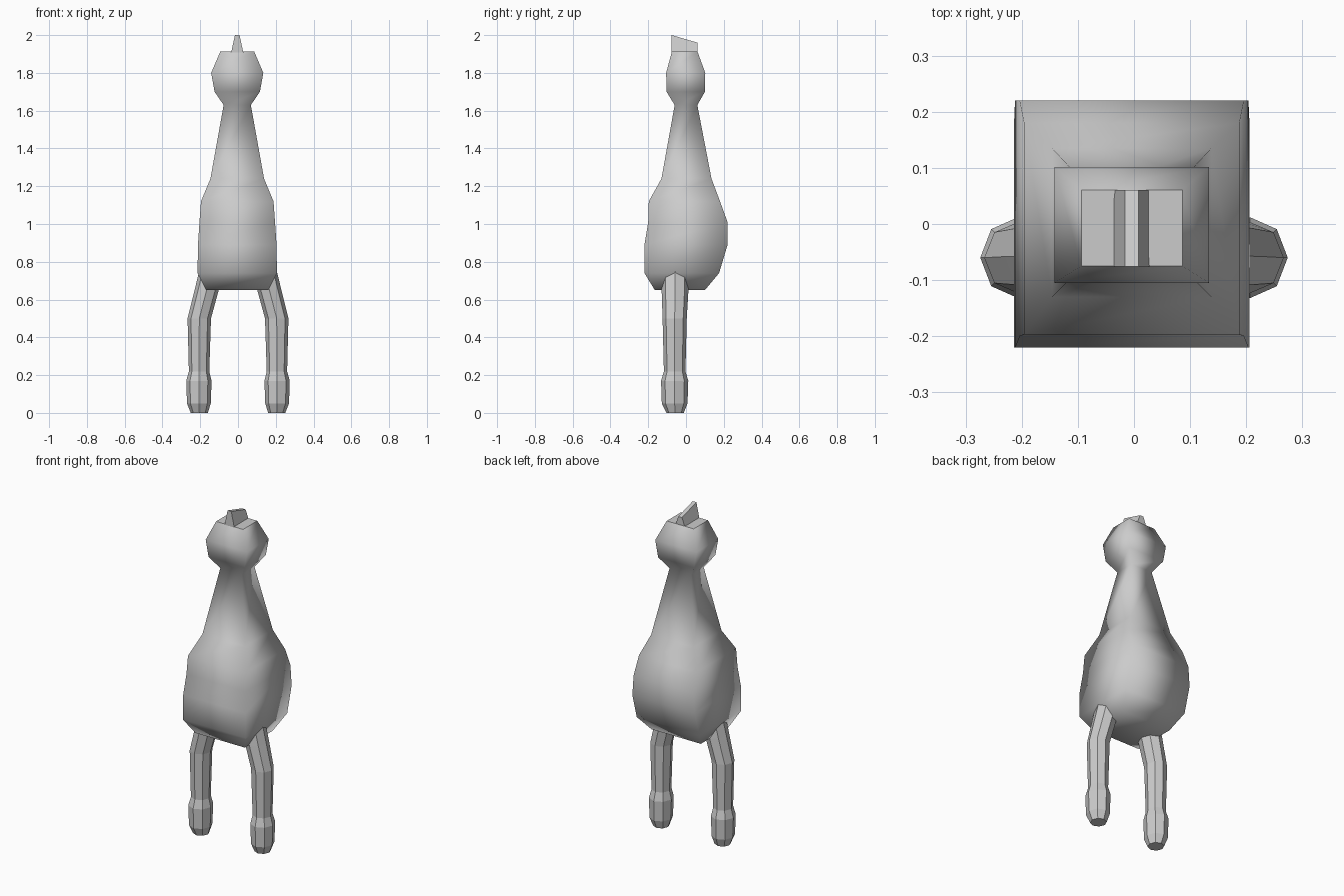
import bpy, bmesh, math

if "Cube" in bpy.data.objects:
    bpy.data.objects.remove(bpy.data.objects["Cube"])


def loft(name, rings):
    """Skin a list of point rings into a closed, smooth-shaded object."""
    bm = bmesh.new()
    loops = [[bm.verts.new(p) for p in ring] for ring in rings]
    n = len(loops[0])
    for a, b in zip(loops, loops[1:]):
        for i in range(n):
            j = (i + 1) % n
            bm.faces.new((a[i], a[j], b[j], b[i]))
    bm.faces.new(loops[0][::-1])
    bm.faces.new(loops[-1])
    bmesh.ops.recalc_face_normals(bm, faces=bm.faces)
    for f in bm.faces:
        f.smooth = len(f.verts) == n and f.normal.z < 0.99
    mesh = bpy.data.meshes.new(name)
    bm.to_mesh(mesh)
    bm.free()
    obj = bpy.data.objects.new(name, mesh)
    bpy.context.collection.objects.link(obj)
    return obj


def rect(z, hx, y0, y1, cx=-0.004):
    return [(cx - hx, y0, z), (cx + hx, y0, z), (cx + hx, y1, z), (cx - hx, y1, z)]


def oval(cx, cy, z, rx, ry, n=8):
    return [(cx + rx * math.cos(2 * math.pi * i / n),
             cy + ry * math.sin(2 * math.pi * i / n), z) for i in range(n)]


# Body, neck and head: square sections (z, half width, front y, back y)
sections = [
    (0.65, 0.165, -0.165, 0.10),
    (0.74, 0.21, -0.22, 0.175),
    (0.89, 0.208, -0.22, 0.22),
    (1.01, 0.2, -0.2, 0.22),
    (1.12, 0.192, -0.197, 0.18),
    (1.24, 0.142, -0.13, 0.135),
    (1.63, 0.072, -0.06, 0.06),
    (1.70, 0.12, -0.103, 0.10),
    (1.80, 0.138, -0.105, 0.102),
    (1.912, 0.09, -0.075, 0.061),
]
loft("body_and_head", [rect(*s) for s in sections])

# Wedge crest, higher at the front
top = [(x, y, 2.0 if y < 0 else 1.96) for x, y, z in rect(2.0, 0.012, -0.076, 0.061)]
crest = loft("head_crest", [rect(1.90, 0.034, -0.076, 0.061), top])
crest.data.shade_flat()

# Legs: octagonal sections (x, y, z, x radius, y radius), foot to hip
leg = [
    (0.205, -0.058, 0.0, 0.045, 0.046),
    (0.207, -0.060, 0.05, 0.063, 0.068),
    (0.207, -0.060, 0.17, 0.067, 0.072),
    (0.206, -0.060, 0.22, 0.054, 0.057),
    (0.205, -0.060, 0.50, 0.062, 0.064),
    (0.166, -0.058, 0.65, 0.064, 0.071),
    (0.136, -0.057, 0.78, 0.062, 0.072),
]
for side, s in (("left", -1), ("right", 1)):
    loft(side + "_leg", [oval(s * x, y, z, rx, ry) for x, y, z, rx, ry in leg])
